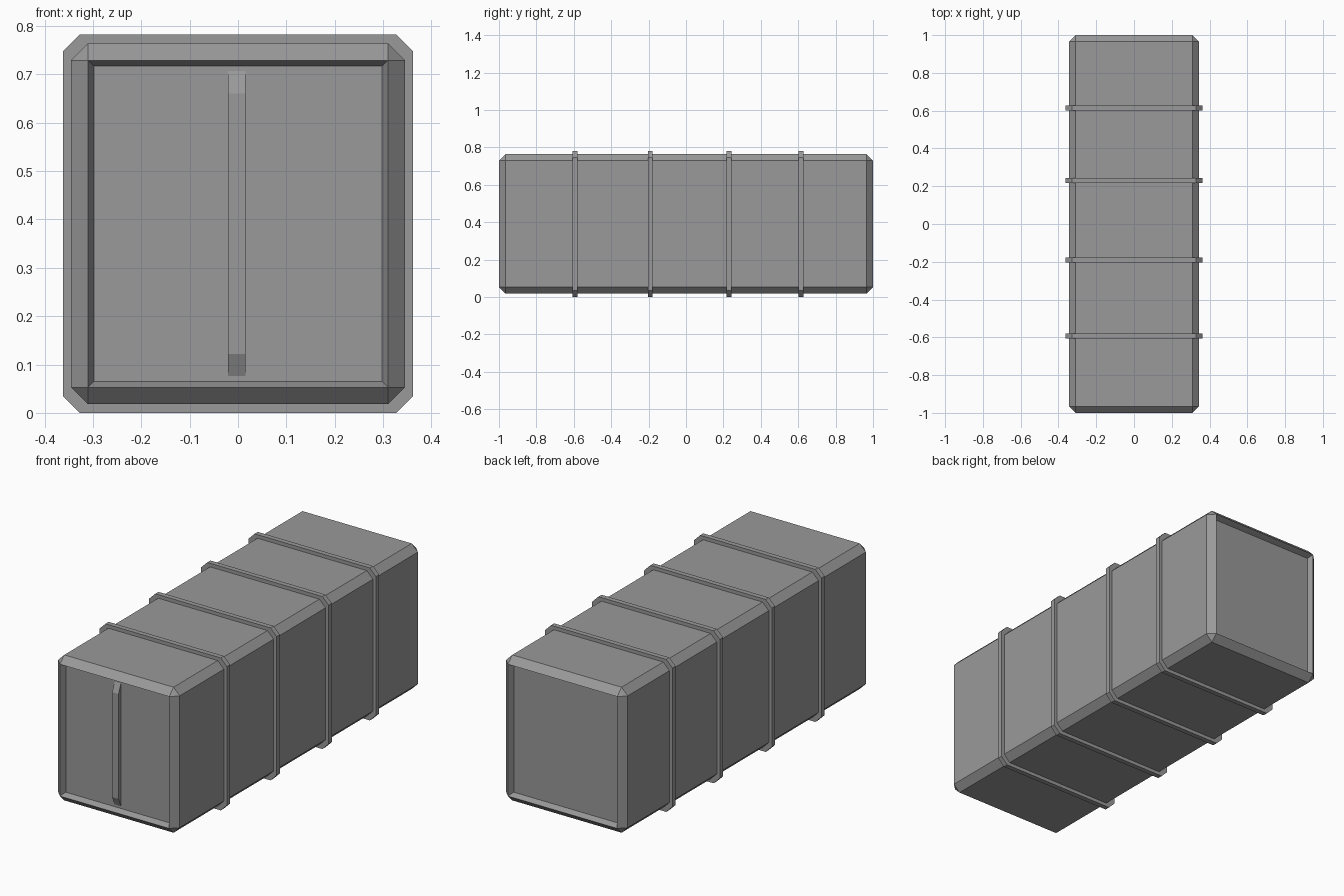
import bpy
import bmesh
from mathutils import Matrix, Vector

old = bpy.data.objects.get("Cube")
if old:
    bpy.data.objects.remove(old, do_unlink=True)

MID_Z = 0.391
CHAMFER = 0.035

grey = bpy.data.materials.new("grey metal")
grey.use_nodes = True
colour = (0.32, 0.32, 0.32, 1)
grey.diffuse_color = colour
grey.node_tree.nodes["Principled BSDF"].inputs["Base Color"].default_value = colour


def box(bm, size, centre):
    matrix = Matrix.Translation(centre) @ Matrix.Diagonal((*size, 1))
    bmesh.ops.create_cube(bm, size=1, matrix=matrix)


def chamfer(bm, edges):
    bmesh.ops.bevel(bm, geom=list(edges), offset=CHAMFER, offset_type='OFFSET',
                    segments=1, affect='EDGES')


def finish(bm, name):
    bmesh.ops.recalc_face_normals(bm, faces=bm.faces)
    mesh = bpy.data.meshes.new(name)
    bm.to_mesh(mesh)
    bm.free()
    mesh.materials.append(grey)
    obj = bpy.data.objects.new(name, mesh)
    bpy.context.collection.objects.link(obj)


# Container body: chamfered box with a sloped recess in each end
bm = bmesh.new()
box(bm, (0.69, 2, 0.746), (0, 0, MID_Z))
chamfer(bm, bm.edges)
bm.normal_update()
ends = [f for f in bm.faces if abs(f.normal.y) > 0.99]
bmesh.ops.inset_individual(bm, faces=ends, thickness=0.017, depth=-0.03)
finish(bm, "container_body")

# Reinforcing bands around the body
for i, y in enumerate((-0.594, -0.191, 0.23, 0.614)):
    bm = bmesh.new()
    box(bm, (0.724, 0.026, 0.782), (0, y, MID_Z))
    chamfer(bm, [e for e in bm.edges
                 if abs((e.verts[0].co - e.verts[1].co).y) > 0.01])
    finish(bm, f"band_{i + 1}")

# Door strip on the front, with sloped ends
bm = bmesh.new()
profile = [(-0.968, 0.072), (-0.99, 0.122), (-0.99, 0.66), (-0.968, 0.711)]
side = bm.faces.new([bm.verts.new((-0.021, y, z)) for y, z in profile])
strip = bmesh.ops.extrude_face_region(bm, geom=[side])
bmesh.ops.translate(bm, vec=Vector((0.036, 0, 0)),
                    verts=[v for v in strip["geom"] if isinstance(v, bmesh.types.BMVert)])
finish(bm, "door_strip")
